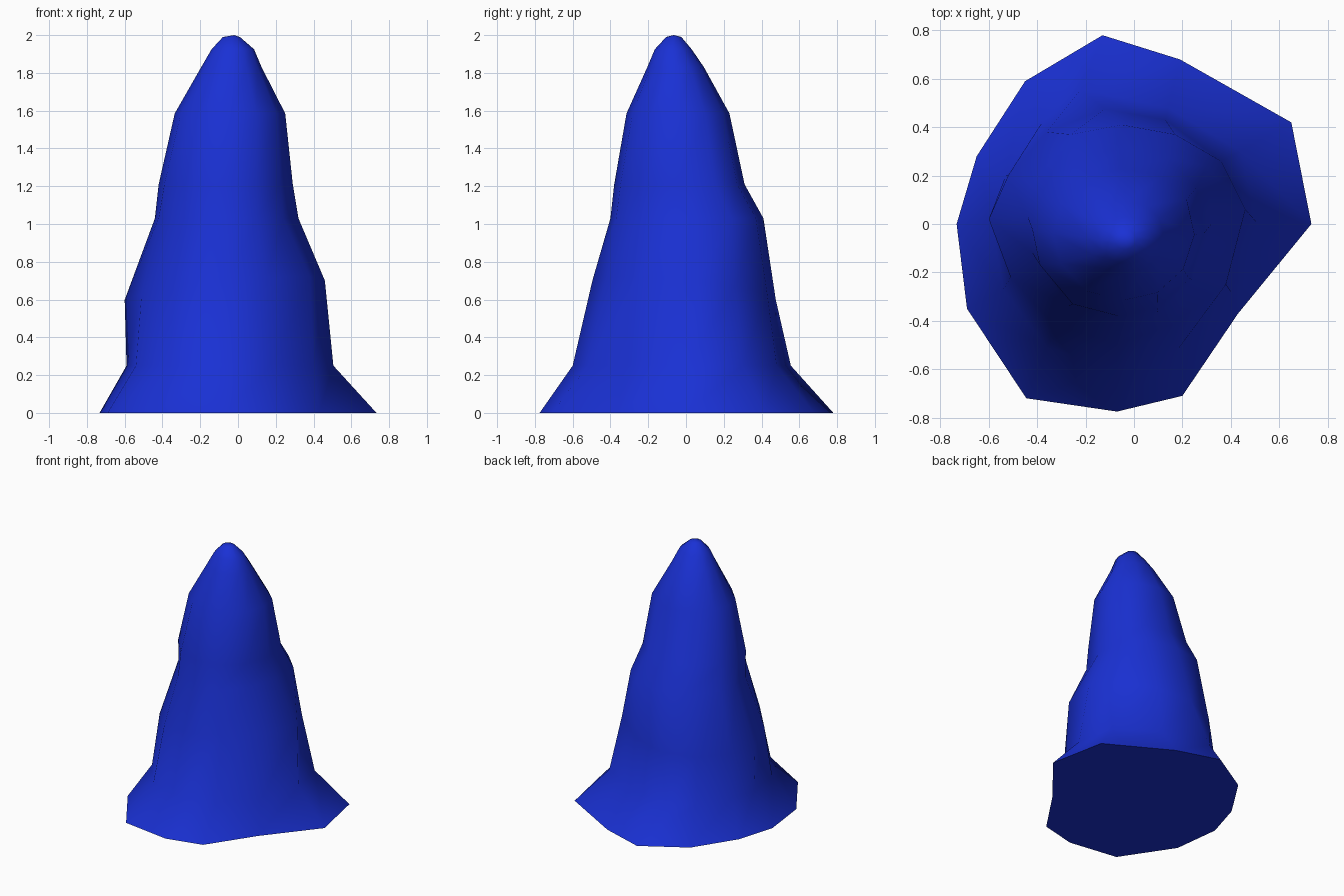
import bpy, bmesh, math

if "Cube" in bpy.data.objects:
    bpy.data.objects.remove(bpy.data.objects["Cube"])

# Plan outlines, twelve sides, anticlockwise from +x
FOOT = [(.733, 0), (.65, .42), (.19, .68), (-.13, .78), (-.45, .59), (-.65, .28),
        (-.733, 0), (-.69, -.35), (-.445, -.72), (-.07, -.775), (.20, -.71), (.43, -.37)]
WAIST = [(.505, .01), (.44, .30), (.14, .48), (-.22, .555), (-.38, .42), (-.53, .20),
         (-.59, .02), (-.54, -.27), (-.36, -.51), (-.07, -.60), (.18, -.52), (.40, -.28)]
MIDDLE = [(.46, .06), (.36, .26), (.13, .43), (-.12, .475), (-.36, .38), (-.52, .20),
          (-.60, .02), (-.51, -.22), (-.33, -.42), (-.07, -.495), (.15, -.42), (.38, -.25)]
BODY = [(.32, 0), (.30, .24), (.17, .37), (-.05, .41), (-.26, .37), (-.41, .17),
        (-.44, .03), (-.42, -.12), (-.27, -.34), (-.06, -.40), (.10, -.37), (.24, -.23)]
ROUND = [(math.cos(i * math.pi / 6), math.sin(i * math.pi / 6)) for i in range(12)]

# z, x min, x max, y min, y max, amount of the body shape kept
LEVELS = [(1.21, -.42, .29, -.38, .31, .6),
          (1.585, -.335, .25, -.315, .23, .3),
          (1.83, -.195, .125, -.205, .095, .1),
          (1.925, -.14, .085, -.165, .03, 0),
          (1.99, -.08, .01, -.105, -.025, 0)]


def fit(points, x0, x1, y0, y1):
    """Stretch an outline to the given extents."""
    xs, ys = zip(*points)
    return [(x0 + (x - min(xs)) / (max(xs) - min(xs)) * (x1 - x0),
             y0 + (y - min(ys)) / (max(ys) - min(ys)) * (y1 - y0)) for x, y in points]


bm = bmesh.new()


def ring(points, z, tilt_x=0, tilt_y=0):
    return [bm.verts.new((x, y, z + tilt_x * x + tilt_y * y)) for x, y in points]


# Stacked rings: flared foot, waist, tilted middle, body, tapering top
rings = [ring(FOOT, 0), ring(WAIST, .25), ring(MIDDLE, .66, .1, -.1), ring(BODY, 1.03)]
for z, x0, x1, y0, y1, k in LEVELS:
    a, b = fit(BODY, x0, x1, y0, y1), fit(ROUND, x0, x1, y0, y1)
    rings.append(ring([(p[0] * k + q[0] * (1 - k), p[1] * k + q[1] * (1 - k))
                       for p, q in zip(a, b)], z))

for lo, hi in zip(rings, rings[1:]):
    for i in range(12):
        j = (i + 1) % 12
        bm.faces.new((lo[i], lo[j], hi[j], hi[i]))

# Tip and flat underside
tip = bm.verts.new((-.02, -.065, 2))
for i in range(12):
    bm.faces.new((rings[-1][i], rings[-1][(i + 1) % 12], tip))
bm.faces.new(rings[0][::-1])
bmesh.ops.recalc_face_normals(bm, faces=bm.faces)

mesh = bpy.data.meshes.new("rock_spire")
bm.to_mesh(mesh)
bm.free()
spire = bpy.data.objects.new("rock_spire", mesh)
bpy.context.collection.objects.link(spire)

# Blue stone
mat = bpy.data.materials.new("blue_stone")
mat.diffuse_color = (.01, .03, .66, 1)
mat.use_nodes = True
mat.node_tree.nodes["Principled BSDF"].inputs["Base Color"].default_value = mat.diffuse_color
mesh.materials.append(mat)

bpy.context.view_layer.objects.active = spire
spire.select_set(True)
bpy.ops.object.shade_smooth_by_angle(angle=math.radians(60))
